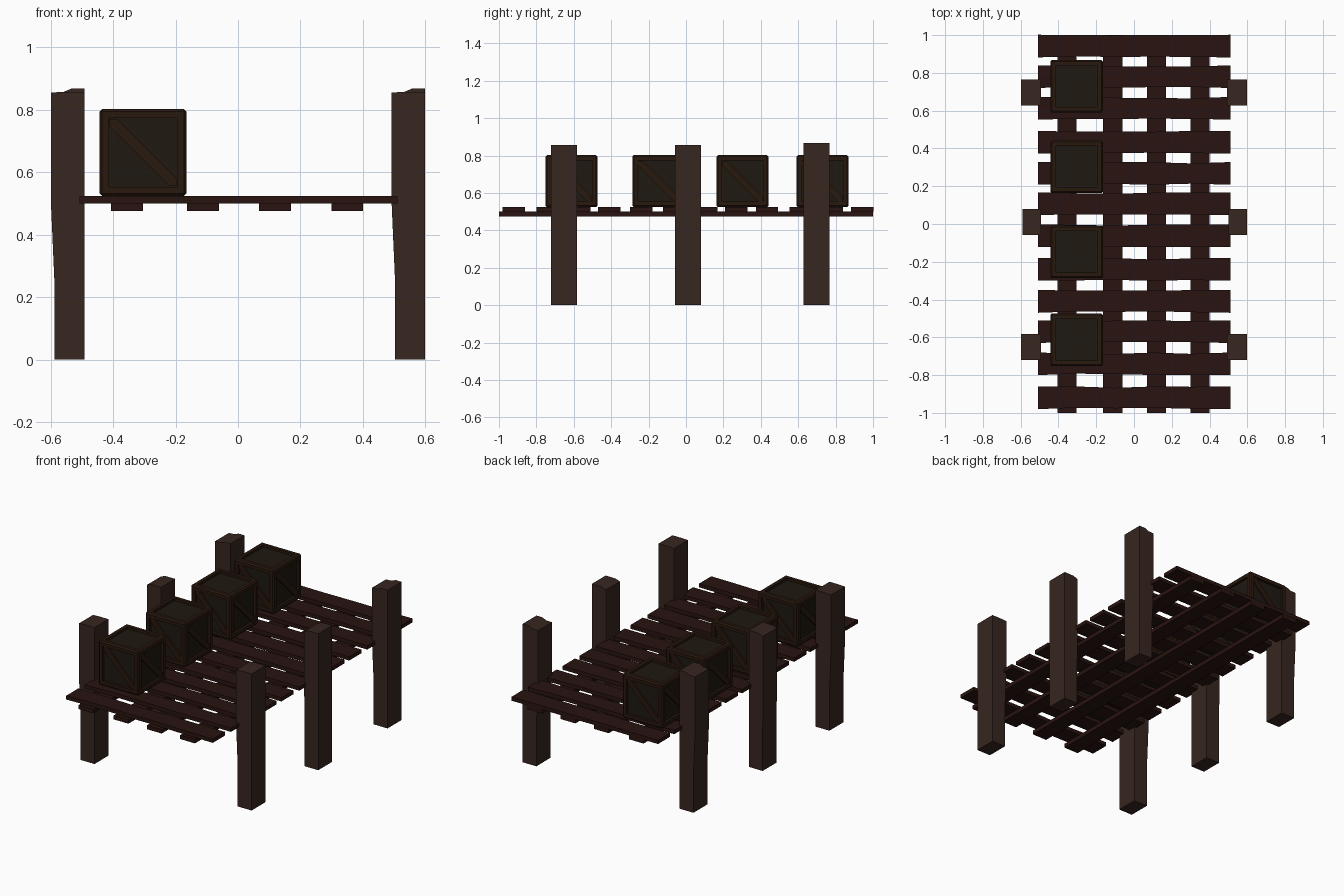
import bpy, bmesh, random
from math import pi, sqrt
from mathutils import Matrix, Vector

if "Cube" in bpy.data.objects:
    bpy.data.objects.remove(bpy.data.objects["Cube"])

random.seed(4)


def material(name, rgb):
    m = bpy.data.materials.new(name)
    m.diffuse_color = (*rgb, 1)
    m.use_nodes = True
    m.node_tree.nodes["Principled BSDF"].inputs["Base Color"].default_value = m.diffuse_color
    return m


plank_wood = material("plank_wood", (0.022, 0.007, 0.005))
post_wood = material("post_wood", (0.038, 0.019, 0.014))
frame_wood = material("crate_frame_wood", (0.022, 0.009, 0.004))
panel_wood = material("crate_panel_wood", (0.013, 0.009, 0.005))


def finish(bm, name, *mats):
    bmesh.ops.recalc_face_normals(bm, faces=bm.faces)
    mesh = bpy.data.meshes.new(name)
    bm.to_mesh(mesh)
    bm.free()
    for m in mats:
        mesh.materials.append(m)
    ob = bpy.data.objects.new(name, mesh)
    bpy.context.collection.objects.link(ob)
    return ob


def add_box(bm, center, size, turn=Matrix()):
    mat = turn @ Matrix.Translation(center) @ Matrix.Diagonal((*size, 1))
    return bmesh.ops.create_cube(bm, size=1, matrix=mat)["verts"]


def plank(name, y0, y1):
    # board across the dock with slightly uneven long edges
    bm = bmesh.new()
    add_box(bm, (0.002, (y0 + y1) / 2, 0.512), (1.018, y1 - y0, 0.024))
    long_edges = [e for e in bm.edges
                  if abs(e.verts[0].co.x - e.verts[1].co.x) > 0.5]
    bmesh.ops.subdivide_edges(bm, edges=long_edges, cuts=4, use_grid_fill=True)
    wear = {}
    for v in bm.verts:
        if abs(v.co.x) < 0.45:
            side = 1 if v.co.y > (y0 + y1) / 2 else -1
            key = (round(v.co.x, 2), side)
            wear.setdefault(key, random.uniform(0, 0.008))
            v.co.y -= side * wear[key]
    finish(bm, name, plank_wood)


# deck planks, listed by centre
for i, y in enumerate((0.942, 0.78, 0.613, 0.433, 0.268, 0.108,
                       -0.062, -0.24, -0.41, -0.57, -0.74, -0.92)):
    plank(f"deck_plank_{i + 1}", y - 0.06, y + 0.06)

# stringers under the deck
for i, x in enumerate((-0.355, -0.112, 0.119, 0.35)):
    bm = bmesh.new()
    add_box(bm, (x, 0, 0.4875), (0.102, 2.0, 0.025))
    finish(bm, f"stringer_{i + 1}", plank_wood)


def post(name, x, y, bulge, top):
    # hewn post: side profile with an uneven top, extruded along y
    profile = [(-0.045, 0), (0.051, 0), (0.051, 0.25), (0.051, top[2]),
               (0.01, top[2]), (-0.018, top[1]), (-0.045 - bulge, top[0]),
               (-0.045 - bulge, 0.5), (-0.045, 0.25)]
    bm = bmesh.new()
    face = bm.faces.new([bm.verts.new((x + px, y - 0.069, pz))
                         for px, pz in profile])
    out = bmesh.ops.extrude_face_region(bm, geom=[face])["geom"]
    for v in out:
        if isinstance(v, bmesh.types.BMVert):
            v.co.y += 0.138
    finish(bm, name, post_wood)


for side, x in (("left", -0.543), ("right", 0.548)):
    post(f"{side}_front_post", x, -0.652, 0.011, (0.855, 0.857, 0.857))
    post(f"{side}_middle_post", x, 0.01, 0.002, (0.846, 0.856, 0.857))
    post(f"{side}_back_post", x, 0.697, 0.011, (0.855, 0.856, 0.868))


def crate(name, y):
    # rounded-off cube with a recessed panel on each face
    s = 0.278
    bm = bmesh.new()
    add_box(bm, (0, 0, 0), (s, s, s))
    bmesh.ops.bevel(bm, geom=list(bm.edges), offset=0.008, segments=1,
                    affect='EDGES')
    panels = [f for f in bm.faces if f.calc_area() > 0.03]
    for f in panels:
        bmesh.ops.inset_individual(bm, faces=[f], thickness=0.03)
        step = bmesh.ops.extrude_discrete_faces(bm, faces=[f])["faces"][0]
        bmesh.ops.translate(bm, verts=step.verts, vec=step.normal * -0.016)
        step.material_index = 1
    # diagonal brace on the four upright sides
    h = s / 2
    a, w = 0.108, 0.012
    for k in range(4):
        turn = Matrix.Rotation(k * pi / 2, 4, 'Z')
        outline = [(-a, a), (-a, a - 2 * w), (a - 2 * w, -a),
                   (a, -a), (a, -a + 2 * w), (-a + 2 * w, a)]
        f = bm.faces.new([bm.verts.new(turn @ Vector((px, -h + 0.006, pz)))
                          for px, pz in outline])
        back = bmesh.ops.extrude_face_region(bm, geom=[f])["geom"]
        for v in back:
            if isinstance(v, bmesh.types.BMVert):
                v.co += turn.to_3x3() @ Vector((0, 0.011, 0))
    ob = finish(bm, name, frame_wood, panel_wood)
    ob.location = (-0.304, y, 0.524 + h)


for i, y in enumerate((0.729, 0.302, -0.148, -0.613)):
    crate(f"crate_{i + 1}", y)
